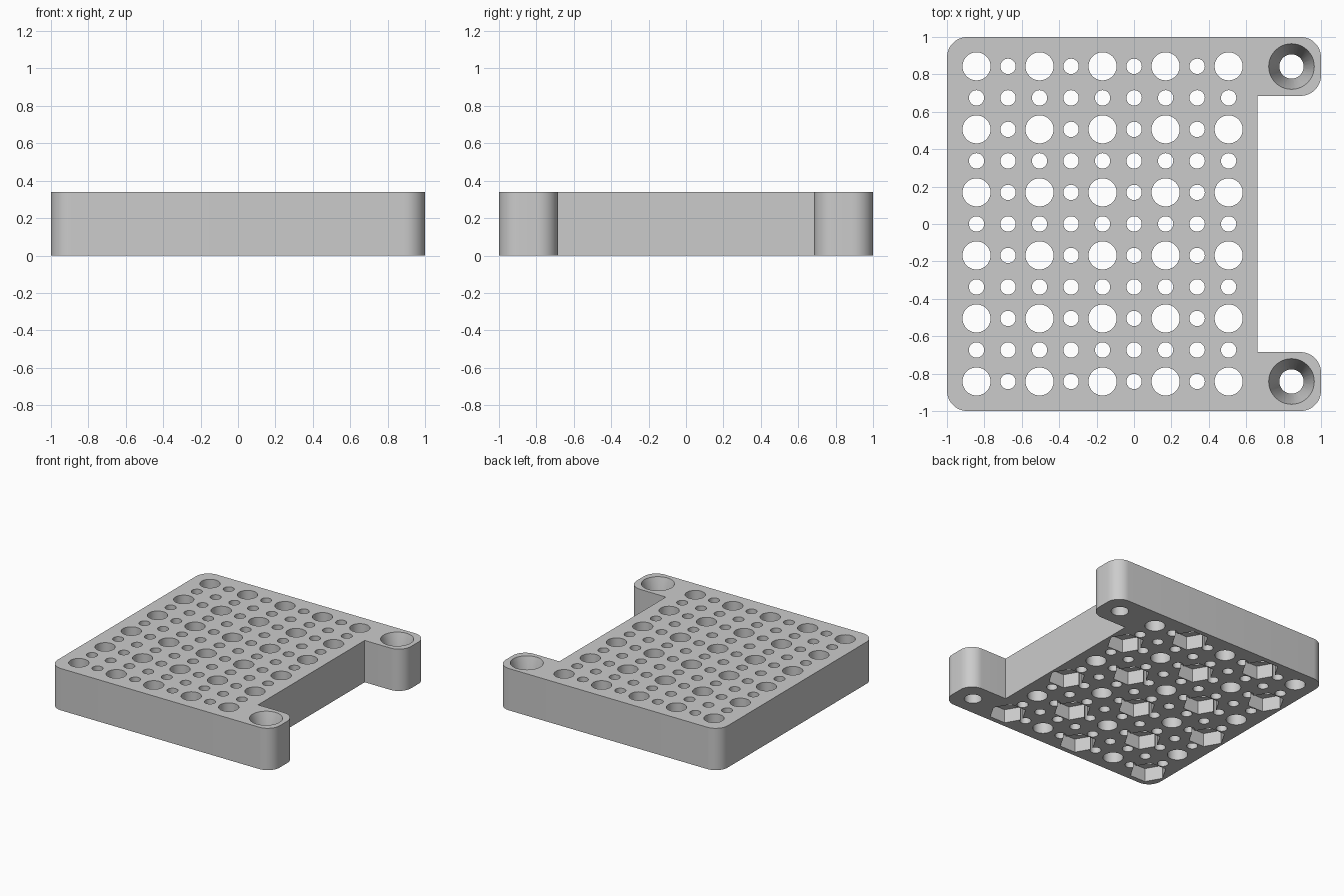
import bpy, bmesh, math
from mathutils import Matrix

cube = bpy.data.objects.get("Cube")
if cube:
    bpy.data.objects.remove(cube, do_unlink=True)

HEIGHT = 0.34
PITCH = 0.1685          # spacing of the hole grid
EDGE = 0.842            # centre of the outermost holes
CORNER = 0.11           # outer corner radius
EAR_IN, NOTCH_X = 0.685, 0.66

grey = bpy.data.materials.new("plain_grey")
grey.use_nodes = True
grey.diffuse_color = (0.6, 0.6, 0.6, 1)
grey.node_tree.nodes["Principled BSDF"].inputs["Base Color"].default_value = (0.6, 0.6, 0.6, 1)


def new_object(name, bm):
    bmesh.ops.recalc_face_normals(bm, faces=bm.faces)
    mesh = bpy.data.meshes.new(name)
    bm.to_mesh(mesh)
    bm.free()
    mesh.materials.append(grey)
    obj = bpy.data.objects.new(name, mesh)
    bpy.context.collection.objects.link(obj)
    return obj


def arc(cx, cy, start, steps=12):
    """Quarter-circle corner, counter-clockwise from the start angle."""
    angles = [math.radians(start + 90 * i / steps) for i in range(steps + 1)]
    return [(cx + CORNER * math.cos(a), cy + CORNER * math.sin(a)) for a in angles]


def add_cone(bm, x, y, z0, z1, r0, r1, sides, turn=0.0):
    matrix = Matrix.Translation((x, y, (z0 + z1) / 2)) @ Matrix.Rotation(turn, 4, "Z")
    bmesh.ops.create_cone(bm, cap_ends=True, segments=sides, radius1=r0, radius2=r1,
                          depth=z1 - z0, matrix=matrix)


def cut(target, cutter):
    mod = target.modifiers.new("cut", "BOOLEAN")
    mod.operation, mod.solver, mod.object = "DIFFERENCE", "EXACT", cutter
    bpy.context.view_layer.objects.active = target
    bpy.ops.object.modifier_apply(modifier=mod.name)
    bpy.data.objects.remove(cutter, do_unlink=True)


# Plate outline with two rounded ears on the +x side
inner = 1 - CORNER
outline = (arc(-inner, -inner, 180) + arc(inner, -inner, 270)
           + arc(inner, -EAR_IN - CORNER, 0)
           + [(NOTCH_X, -EAR_IN), (NOTCH_X, EAR_IN)]
           + arc(inner, EAR_IN + CORNER, 270)
           + arc(inner, inner, 0) + arc(-inner, inner, 90))
bm = bmesh.new()
base = bm.faces.new([bm.verts.new((x, y, 0)) for x, y in outline])
top = bmesh.ops.extrude_face_region(bm, geom=[base])
bmesh.ops.translate(bm, vec=(0, 0, HEIGHT),
                    verts=[v for v in top["geom"] if isinstance(v, bmesh.types.BMVert)])
plate = new_object("mounting_plate", bm)

# Through holes: large and small grid holes, plus the ear screw holes
holes, pockets = bmesh.new(), bmesh.new()
for i in range(9):
    for j in range(11):
        x, y = -EDGE + i * PITCH, -EDGE + j * PITCH
        large = i % 2 == 0 and j % 2 == 0
        r = 0.075 if large else 0.041
        add_cone(holes, x, y, -0.1, HEIGHT + 0.1, r, r, 40 if large else 28)
        # Hexagonal nut pockets under every other large hole
        if large and (i + j) % 4 == 0:
            add_cone(pockets, x, y, -0.1, 0.11, 0.138, 0.138, 6, math.radians(30))

# Countersinks in the ears
for side in (-1, 1):
    add_cone(holes, EDGE, side * EDGE, -0.1, HEIGHT + 0.1, 0.065, 0.065, 40)
    add_cone(pockets, EDGE, side * EDGE, 0.04, HEIGHT + 0.1, 0.0365, 0.1505, 40)

cut(plate, new_object("hole_cutter", holes))
cut(plate, new_object("pocket_cutter", pockets))

# Smooth walls with sharp rims
bpy.ops.object.select_all(action="DESELECT")
plate.select_set(True)
bpy.context.view_layer.objects.active = plate
bpy.ops.object.shade_smooth_by_angle(angle=math.radians(30))
